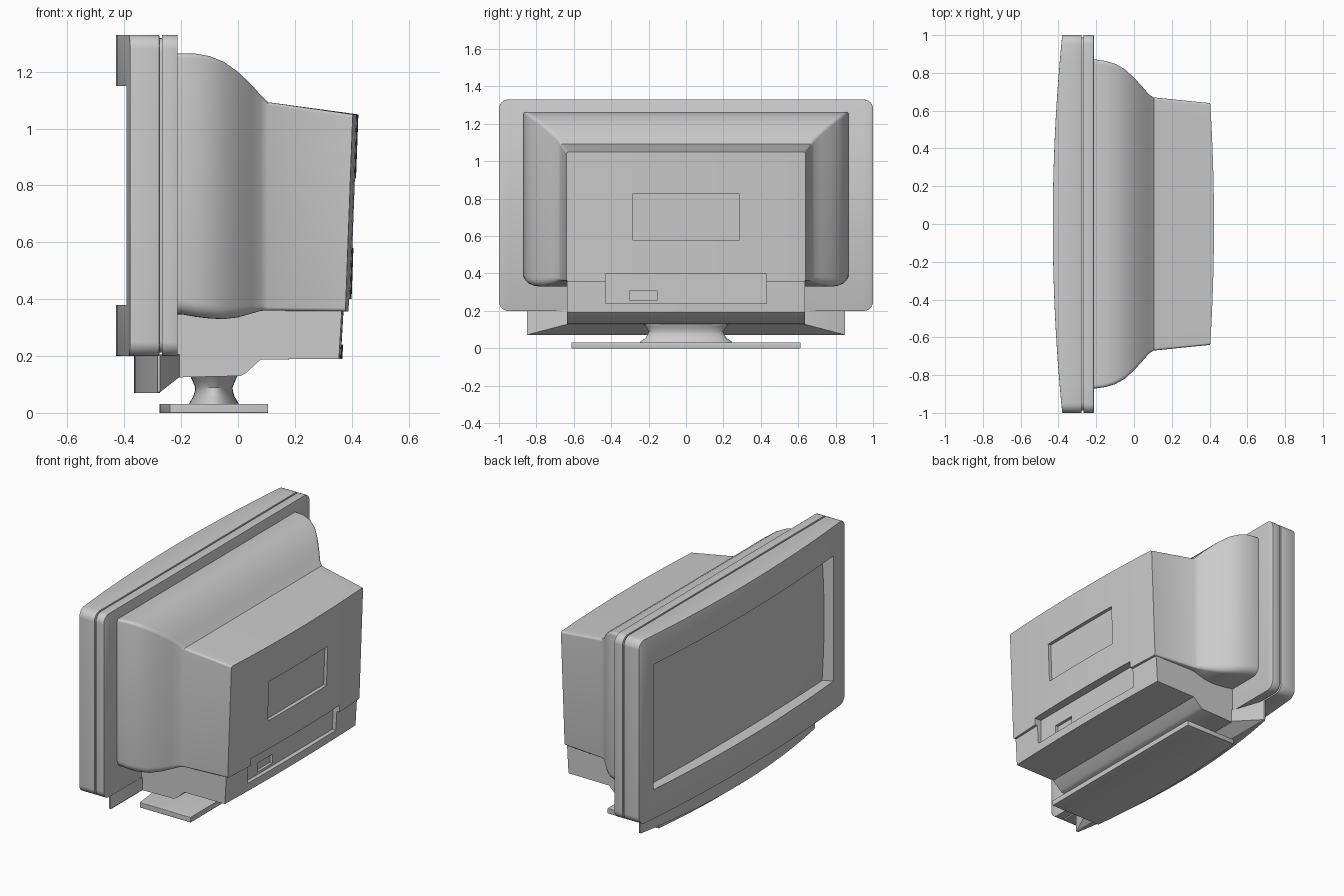
import bpy, bmesh, math

if "Cube" in bpy.data.objects:
    bpy.data.objects.remove(bpy.data.objects["Cube"])


def finish(ob, bevel=0.0):
    bpy.context.view_layer.objects.active = ob
    for o in bpy.context.selected_objects:
        o.select_set(False)
    ob.select_set(True)
    if bevel:
        m = ob.modifiers.new("bevel", 'BEVEL')
        m.width, m.segments, m.angle_limit = bevel, 2, math.radians(45)
        bpy.ops.object.modifier_apply(modifier=m.name)
    bpy.ops.object.shade_smooth_by_angle(angle=math.radians(32))


def make(name, verts, faces, bevel=0.0):
    bm = bmesh.new()
    vs = [bm.verts.new(v) for v in verts]
    for f in faces:
        bm.faces.new([vs[i] for i in f])
    bmesh.ops.recalc_face_normals(bm, faces=bm.faces[:])
    me = bpy.data.meshes.new(name)
    bm.to_mesh(me)
    bm.free()
    ob = bpy.data.objects.new(name, me)
    bpy.context.collection.objects.link(ob)
    finish(ob, bevel)
    return ob


def loft(name, rings, bevel=0.0, strip_end=False):
    """Join equal closed rings; strip_end closes the last ring with quads."""
    n = len(rings[0])
    verts = [v for r in rings for v in r]
    faces = [(a * n + i, a * n + (i + 1) % n, (a + 1) * n + (i + 1) % n, (a + 1) * n + i)
             for a in range(len(rings) - 1) for i in range(n)]
    faces.append(tuple(range(n)))
    e = (len(rings) - 1) * n
    if strip_end:
        faces += [(e + i, e + i + 1, e + n - 2 - i, e + n - 1 - i) for i in range(n // 2 - 1)]
    else:
        faces.append(tuple(range(e, e + n)))
    return make(name, verts, faces, bevel)


def stations(h, r, n=20, m=6):
    mid = [(h - r) * (2 * i / n - 1) for i in range(n + 1)]
    end = [h - r + r * math.sin(k * math.pi / 2 / m) for k in range(1, m + 1)]
    return [-v for v in reversed(end)] + mid + end


def inset(y, h, r):
    d = max(0.0, abs(y) - (h - r))
    return r - math.sqrt(max(0.0, r * r - d * d))


def slab(name, h, r, front, back, z0, z1, bevel=0.0):
    """Wide panel with rounded corners; front is a function of y."""
    rings = []
    for y in stations(h, r):
        i = inset(y, h, r)
        rings.append([(front(y), y, z0 + i), (back, y, z0 + i),
                      (back, y, z1 - i), (front(y), y, z1 - i)])
    return loft(name, rings, bevel)


def cut(target, cutter):
    m = target.modifiers.new("cut", 'BOOLEAN')
    m.operation, m.object, m.solver = 'DIFFERENCE', cutter, 'EXACT'
    bpy.context.view_layer.objects.active = target
    bpy.ops.object.modifier_apply(modifier=m.name)
    finish(target)


def block(name, y0, y1, z0, z1, xb, xt, xo):
    """Box whose inner wall leans from xb (bottom) to xt (top)."""
    return loft(name, [[(xb, y, z0), (xo, y, z0), (xo, y, z1), (xt, y, z1)] for y in (y0, y1)])


# front bezel with bowed face and screen opening
bezel = slab("front_bezel", 1.0, 0.05, lambda y: -0.38 - 0.05 * (1 - y * y), -0.277, 0.20, 1.33, 0.006)
opening = loft("opening_cutter", [[(x, -h, 0.38), (x, h, 0.38), (x, h, 1.15), (x, -h, 1.15)]
                                  for x, h in ((-0.46, 0.92), (-0.31, 0.825))])
cut(bezel, opening)

# convex picture tube face
N = 16
pts = [((2 * i / N - 1), (2 * j / N - 1)) for i in range(N + 1) for j in range(N + 1)]
make("screen", [(-0.365 + 0.02 * u * u + 0.01 * v * v, 0.87 * u, 0.765 + 0.39 * v) for u, v in pts],
     [(i * (N + 1) + j, (i + 1) * (N + 1) + j, (i + 1) * (N + 1) + j + 1, i * (N + 1) + j + 1)
      for i in range(N) for j in range(N)])

# rear half of the frame, with a recessed seam
slab("rear_frame", 1.0, 0.05, lambda y: -0.268, -0.213, 0.20, 1.33, 0.006)
slab("frame_seam", 0.988, 0.045, lambda y: -0.285, -0.25, 0.212, 1.318)


# flared rear shell: x, half width, top, bottom, lower corner radius
def back_x(y, z):
    return 0.378 + 0.037 * (z - 0.36) + 0.02 * (1 - (y / 0.64) ** 2)


shell_rows = [(-0.25, 0.87, 1.262, 0.347, 0.05), (-0.20, 0.87, 1.264, 0.347, 0.05),
              (-0.15, 0.863, 1.264, 0.338, 0.05), (-0.10, 0.848, 1.255, 0.332, 0.05),
              (-0.05, 0.82, 1.235, 0.33, 0.045), (0.0, 0.775, 1.20, 0.336, 0.04),
              (0.05, 0.72, 1.152, 0.35, 0.03), (0.08, 0.685, 1.118, 0.359, 0.02),
              (0.105, 0.67, 1.093, 0.36, 0.012), (None, 0.64, 1.05, 0.357, 0.012)]
rings = []
for x, h, top, bot, r in shell_rows:
    ys = stations(h, r)
    rt = min(r, 0.015)
    up = [(y, top - inset(y, h, rt)) for y in ys]
    low = [(y, bot + inset(y, h, r)) for y in reversed(ys)]
    rings.append([(back_x(y, z) if x is None else x, y, z) for y, z in up + low])
shell = loft("rear_shell", rings, strip_end=True)

# lower chassis box under the shell
rings = []
for y in stations(0.635, 0.01):
    b = 0.355 + 0.012 * (1 - (y / 0.635) ** 2)
    rings.append([(-0.25, y, 0.36), (-0.21, y, 0.125), (0.01, y, 0.13), (0.03, y, 0.142),
                  (0.08, y, 0.188), (b, y, 0.19), (b + 0.01, y, 0.362)])
chassis = loft("lower_chassis", rings)

# recesses on the back
label = block("label_cutter", -0.285, 0.285, 0.58, 0.825, 0.383, 0.392, 0.6)
socket = block("socket_cutter", -0.43, 0.43, 0.24, 0.40, 0.342, 0.346, 0.6)
jack = block("jack_cutter", -0.30, -0.155, 0.255, 0.31, 0.325, 0.325, 0.6)
cut(shell, label)
cut(shell, socket)
cut(chassis, socket)
cut(chassis, jack)
for c in (opening, label, socket, jack):
    bpy.data.objects.remove(c)

# bowed apron below the bezel, and its taper to the chassis
slab("front_apron", 0.85, 0.01, lambda y: -0.283 - 0.082 * (1 - (y / 0.85) ** 2), -0.274, 0.07, 0.205)
loft("apron_taper", [[(x, -h, z), (x, h, z), (x, h, 0.205), (x, -h, 0.205)]
                     for x, h, z in ((-0.275, 0.85, 0.072), (-0.205, 0.64, 0.127))])

# waisted oval neck
S = 48
loft("stand_neck", [[(-0.085 + a * math.cos(2 * math.pi * k / S), b * math.sin(2 * math.pi * k / S), z)
                     for k in range(S)]
                    for z, a, b in ((0.02, 0.092, 0.255), (0.035, 0.086, 0.245), (0.055, 0.074, 0.217),
                                    (0.075, 0.067, 0.203), (0.09, 0.066, 0.20), (0.11, 0.074, 0.212),
                                    (0.14, 0.088, 0.24))])

# base plate
slab("stand_base", 0.612, 0.004, lambda y: -0.24 - 0.037 * (1 - (y / 0.612) ** 2), 0.105, 0.0, 0.032, 0.004)
